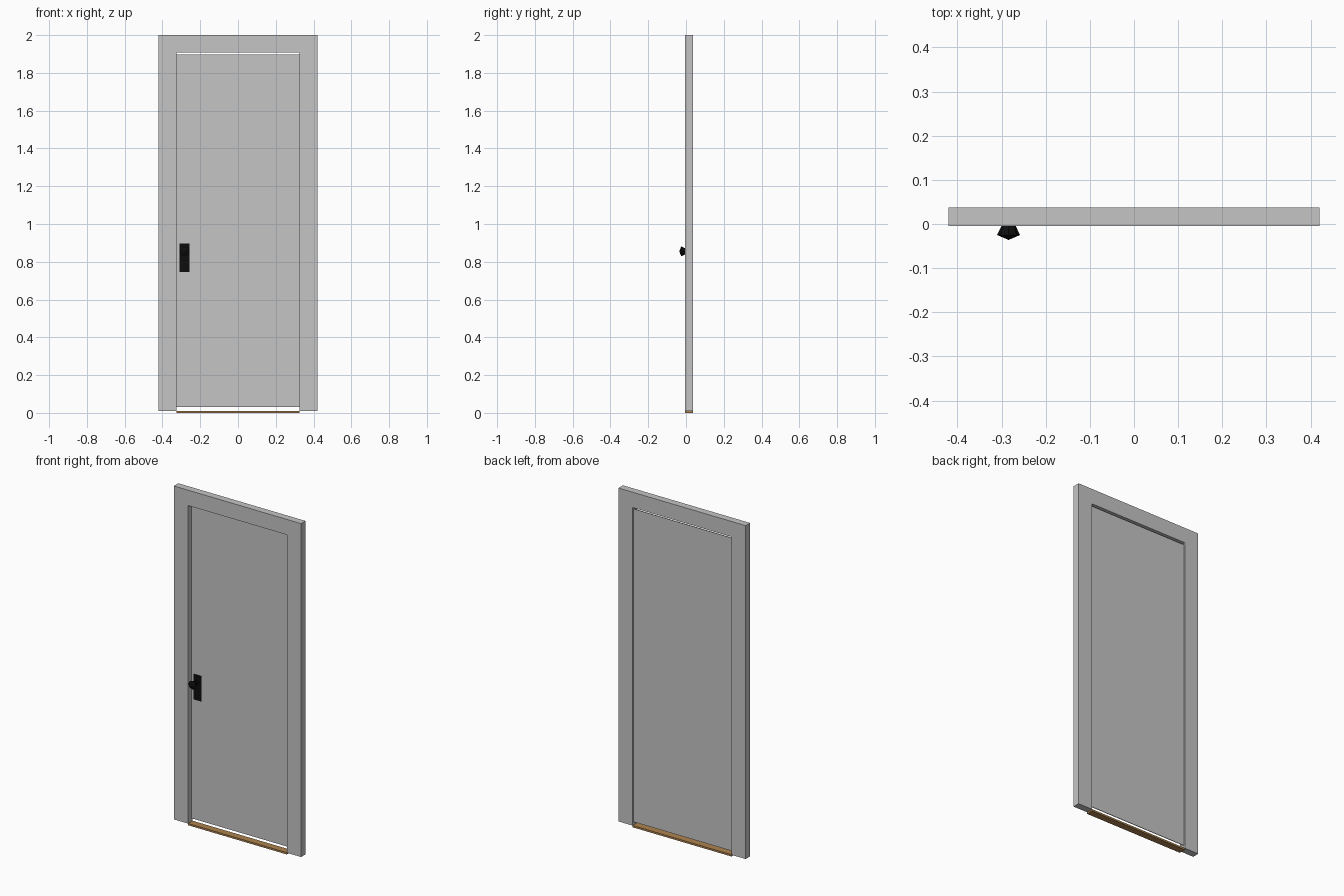
import bpy, bmesh, math

if "Cube" in bpy.data.objects:
    bpy.data.objects.remove(bpy.data.objects["Cube"])

def material(name, rgb):
    m = bpy.data.materials.new(name)
    m.diffuse_color = (*rgb, 1)
    m.use_nodes = True
    m.node_tree.nodes["Principled BSDF"].inputs["Base Color"].default_value = m.diffuse_color
    return m

GREY = material("grey", (0.56, 0.56, 0.56))
BLACK = material("black", (0.004, 0.004, 0.004))
WOOD = material("wood", (0.42, 0.23, 0.08))

def finish(name, bm, mat):
    bmesh.ops.recalc_face_normals(bm, faces=bm.faces)
    me = bpy.data.meshes.new(name)
    bm.to_mesh(me)
    bm.free()
    me.materials.append(mat)
    ob = bpy.data.objects.new(name, me)
    bpy.context.collection.objects.link(ob)
    return ob

def prism(name, outline, y0, y1, mat):
    """Extrude an x-z outline from y0 to y1."""
    bm = bmesh.new()
    face = bm.faces.new([bm.verts.new((x, y0, z)) for x, z in outline])
    ext = bmesh.ops.extrude_face_region(bm, geom=[face])
    verts = [v for v in ext["geom"] if isinstance(v, bmesh.types.BMVert)]
    bmesh.ops.translate(bm, verts=verts, vec=(0, y1 - y0, 0))
    return finish(name, bm, mat)

def box(name, x0, x1, y0, y1, z0, z1, mat):
    return prism(name, [(x0, z0), (x1, z0), (x1, z1), (x0, z1)], y0, y1, mat)

FRONT, BACK = -0.005, 0.037
PANEL = 0.026

# Door frame: two posts and a lintel in one piece
half = [(0.42, 0.01), (0.42, 2.0)]
inner = [(0.326, 1.908), (0.326, 0.01)]
outline = [(-x, z) for x, z in half] + half[::-1] + inner[::-1] + [(-x, z) for x, z in inner]
prism("door_frame", outline, FRONT, BACK, GREY)

# Thin door leaf, set back in the frame with gaps above and below
box("door_panel", -0.326, 0.326, PANEL, 0.030, 0.03, 1.898, GREY)

# Wooden threshold
box("threshold", -0.326, 0.326, FRONT, BACK, 0.0, 0.011, WOOD)

# Handle plate
HX, HZ = -0.284, 0.855
box("handle_plate", HX - 0.026, HX + 0.026, PANEL - 0.004, PANEL, 0.746, 0.896, BLACK)

# Low-poly knob: rings around y, closed with a point at the front
SIDES = 8
bm = bmesh.new()
rings = []
for y, r in [(PANEL - 0.002, 0.011), (0.006, 0.011), (-0.025, 0.026)]:
    rings.append([bm.verts.new((HX + r * math.cos(2 * math.pi * i / SIDES), y,
                                HZ + r * math.sin(2 * math.pi * i / SIDES)))
                  for i in range(SIDES)])
tip = bm.verts.new((HX, -0.036, HZ))
for i in range(SIDES):
    j = (i + 1) % SIDES
    for a, b in zip(rings, rings[1:]):
        bm.faces.new((a[i], a[j], b[j], b[i]))
    bm.faces.new((rings[-1][i], rings[-1][j], tip))
bm.faces.new(rings[0])
finish("door_knob", bm, BLACK)
